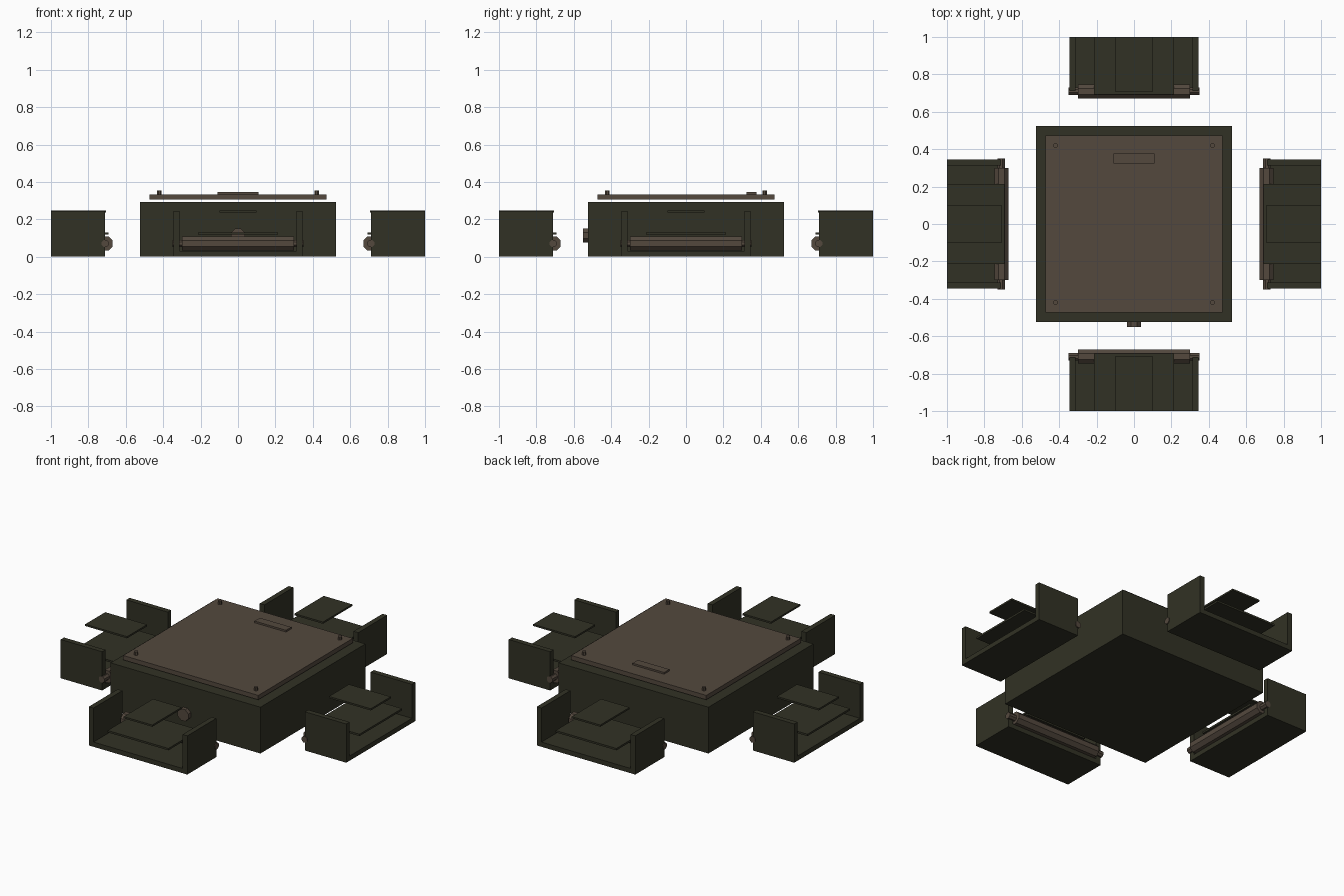
import bpy, bmesh, math
from mathutils import Matrix, Vector

if "Cube" in bpy.data.objects:
    bpy.data.objects.remove(bpy.data.objects["Cube"])


def material(name, rgb):
    m = bpy.data.materials.new(name)
    m.diffuse_color = (*rgb, 1)
    m.use_nodes = True
    m.node_tree.nodes["Principled BSDF"].inputs["Base Color"].default_value = m.diffuse_color
    return m


OLIVE = material("dark olive", (0.031, 0.031, 0.018))
BROWN = material("dull brown", (0.088, 0.066, 0.048))


def finish(name, bm, mat, matrix):
    bm.transform(matrix)
    bmesh.ops.recalc_face_normals(bm, faces=bm.faces)
    me = bpy.data.meshes.new(name)
    bm.to_mesh(me)
    bm.free()
    me.materials.append(mat)
    ob = bpy.data.objects.new(name, me)
    bpy.context.collection.objects.link(ob)
    return ob


def box(name, x, y, z, mat, matrix=Matrix()):
    lo, hi = zip(x, y, z)
    size = Vector(hi) - Vector(lo)
    mid = (Vector(hi) + Vector(lo)) / 2
    bm = bmesh.new()
    bmesh.ops.create_cube(bm, size=1)
    return finish(name, bm, mat, matrix @ Matrix.Translation(mid) @ Matrix.Diagonal((*size, 1)))


def rod(name, centre, radius, length, axis, mat, matrix=Matrix(), sides=8):
    bm = bmesh.new()
    bmesh.ops.create_cone(bm, cap_ends=True, segments=sides, radius1=radius,
                          radius2=radius, depth=length)
    turn = {'X': Matrix.Rotation(math.pi / 2, 4, 'Y'),
            'Y': Matrix.Rotation(math.pi / 2, 4, 'X'), 'Z': Matrix()}[axis]
    spin = Matrix.Rotation(math.pi / sides, 4, 'Z')
    return finish(name, bm, mat, matrix @ Matrix.Translation(centre) @ turn @ spin)


# Central body and raised lid
box("body", (-.525, .525), (-.525, .525), (0, .293), OLIVE)
box("lid", (-.473, .473), (-.473, .473), (.306, .334), BROWN)
box("lid_plate", (-.11, .11), (.323, .376), (.334, .345), BROWN)
for sx in (-1, 1):
    for sy in (-1, 1):
        rod("lid_stud", (sx * .42, sy * .42, .343), .013, .022, 'Z', BROWN)

# Round knob on the front of the body
rod("front_knob", (0, -.535, .113), .04, .03, 'Y', BROWN)

# Four identical side trays, one per side
for i, side in enumerate(("front", "right", "back", "left")):
    m = Matrix.Rotation(i * math.pi / 2, 4, 'Z')
    box(side + "_tray_floor", (-.312, .312), (-1, -.71), (0, .03), OLIVE, m)
    for s in (-1, 1):
        box(side + "_tray_wall", sorted((s * .312, s * .345)), (-1, -.71), (0, .245), OLIVE, m)
    box(side + "_middle_plate", (-.213, .213), (-1, -.692), (.118, .13), OLIVE, m)
    box(side + "_upper_plate", (-.1, .1), (-1, -.707), (.237, .248), OLIVE, m)
    # Roller with its thinner axle
    rod(side + "_roller", (0, -.708, .071), .041, .6, 'X', BROWN, m)
    rod(side + "_axle", (0, -.71, .071), .021, .7, 'X', BROWN, m)
